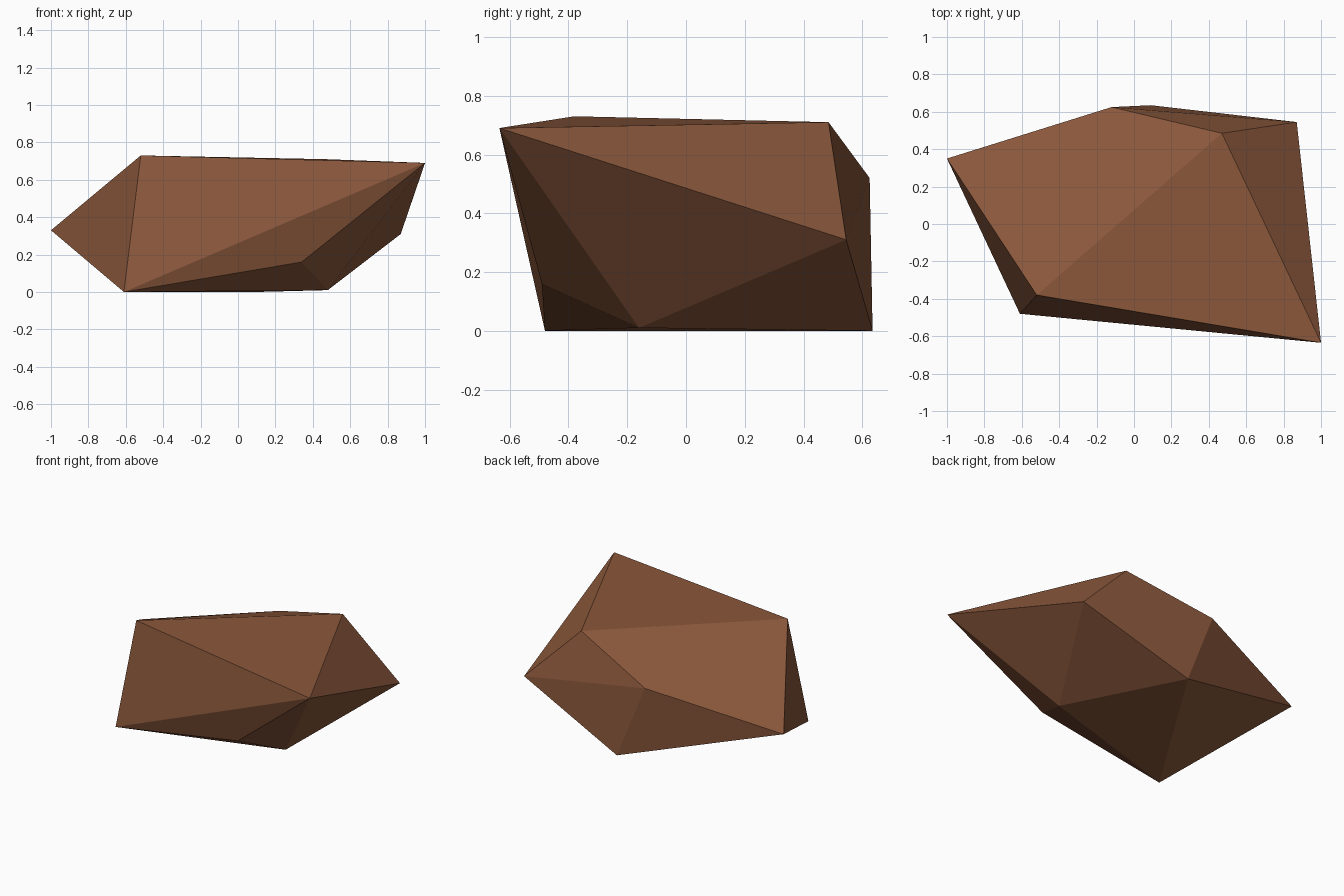
import bpy, bmesh

if "Cube" in bpy.data.objects:
    bpy.data.objects.remove(bpy.data.objects["Cube"])

# Corners of the faceted boulder
corners = [
    (-0.61, -0.48, 0.0), (0.48, -0.16, 0.01), (0.09, 0.635, 0.0),    # base
    (0.34, -0.49, 0.16), (0.87, 0.545, 0.31), (-1.0, 0.35, 0.33),    # flanks
    (-0.12, 0.625, 0.52),
    (-0.52, -0.38, 0.73), (1.0, -0.635, 0.69), (0.47, 0.485, 0.71),  # top
]

# Brown stone
stone = bpy.data.materials.new("brown stone")
stone.diffuse_color = (0.26, 0.098, 0.045, 1)
stone.use_nodes = True
stone.node_tree.nodes["Principled BSDF"].inputs["Base Color"].default_value = stone.diffuse_color

# Flat-shaded convex rock wrapped around the corners
bm = bmesh.new()
for c in corners:
    bm.verts.new(c)
bmesh.ops.convex_hull(bm, input=bm.verts)
bmesh.ops.recalc_face_normals(bm, faces=bm.faces)
mesh = bpy.data.meshes.new("rock")
bm.to_mesh(mesh)
bm.free()
mesh.materials.append(stone)
rock = bpy.data.objects.new("rock", mesh)
bpy.context.collection.objects.link(rock)
